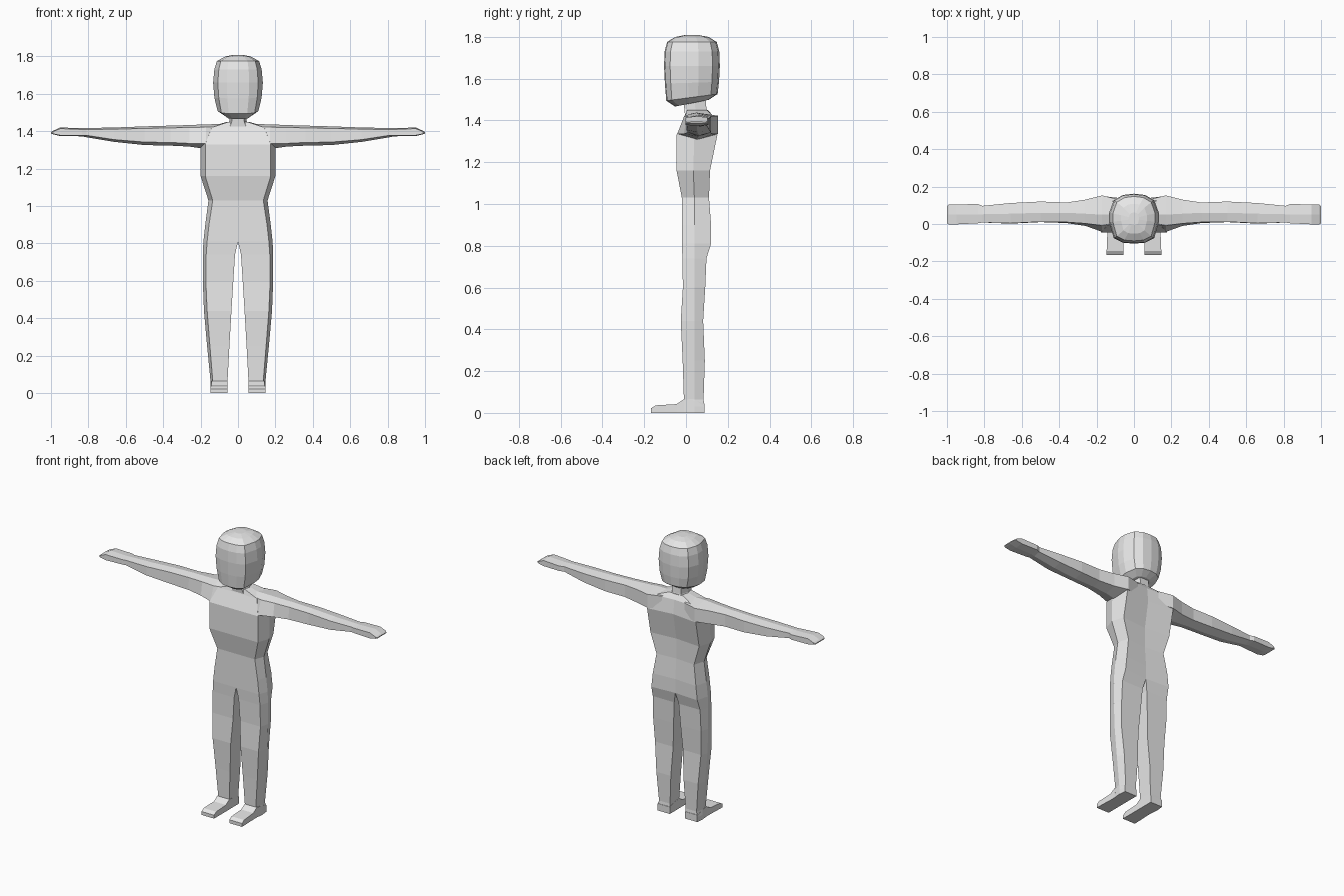
import bpy, bmesh
from mathutils import Vector

grey = bpy.data.materials.new("light grey")
grey.diffuse_color = (0.8, 0.8, 0.8, 1)


def loft(name, rings, start=True, end=True, mirror=False):
    """Skin a list of closed rings, optionally capping and mirroring in x."""
    bm = bmesh.new()
    loops = [[bm.verts.new(Vector(p)) for p in r] for r in rings]
    n = len(loops[0])
    for a, b in zip(loops, loops[1:]):
        for i in range(n):
            j = (i + 1) % n
            bm.faces.new((a[i], a[j], b[j], b[i]))
    if start:
        bm.faces.new(loops[0][::-1])
    if end:
        bm.faces.new(loops[-1])
    bmesh.ops.recalc_face_normals(bm, faces=bm.faces)
    mesh = bpy.data.meshes.new(name)
    bm.to_mesh(mesh)
    bm.free()
    mesh.materials.append(grey)
    ob = bpy.data.objects.new(name, mesh)
    bpy.context.collection.objects.link(ob)
    if mirror:
        m = ob.modifiers.new("mirror", 'MIRROR')
        m.use_mirror_merge = False
    return ob


def sym(half):
    """Complete a half outline (first and last points on x = 0)."""
    return half + [(-x, y, z) for x, y, z in half[-2:0:-1]]


# Torso: z, flat width, side width, front y, side y, back y, spine y
torso = [
    (0.81, 0.165, 0.185, -0.02, 0.04, 0.12, 0.11),
    (0.90, 0.155, 0.175, -0.02, 0.04, 0.12, 0.11),
    (1.03, 0.135, 0.158, -0.02, 0.04, 0.11, 0.10),
    (1.16, 0.175, 0.20, -0.045, 0.035, 0.115, 0.10),
    (1.33, 0.175, 0.20, -0.045, 0.04, 0.15, 0.13),
    (1.42, 0.14, 0.16, -0.005, 0.05, 0.13, 0.12),
    (1.45, 0.05, 0.06, 0.005, 0.05, 0.10, 0.105),
]
loft("torso", [sym([(0, f, z), (w, f, z), (s, m, z), (w, b, z), (0, c, z)])
               for z, w, s, f, m, b, c in torso], start=False)

# Legs: z, inner x, flat outer x, side x, front y, back y
legs = [
    (0.81, 0.0, 0.165, 0.185, -0.02, 0.12),
    (0.74, 0.016, 0.17, 0.188, -0.017, 0.098),
    (0.60, 0.025, 0.172, 0.188, -0.015, 0.092),
    (0.44, 0.035, 0.165, 0.182, -0.025, 0.082),
    (0.25, 0.046, 0.15, 0.165, -0.016, 0.09),
    (0.065, 0.056, 0.135, 0.147, -0.01, 0.084),
    (0.03, 0.056, 0.142, 0.147, -0.012, 0.088),
]
loft("legs", [[(i, f, z), (w, f, z), (s, 0.04, z), (w, b, z),
               (i, b - (0.01 if z > 0.8 else 0), z)]
              for z, i, w, s, f, b in legs], start=False, mirror=True)

# Feet: y, top z, outer x
feet = [(0.088, 0.045, 0.142), (0.04, 0.06, 0.147), (-0.01, 0.065, 0.142),
        (-0.045, 0.042, 0.142), (-0.145, 0.036, 0.146), (-0.167, 0.022, 0.146)]
loft("feet", [[(0.055, y, 0), (w, y, 0), (w, y, t), (0.055, y, t)]
              for y, t, w in feet], mirror=True)

# Arms and hands: x, front y at top and bottom, ridge y, back y,
# ridge z, upper edge z, lower edge z, underside z
arms = [
    (0.08, 0.01, 0.0, 0.05, 0.13, 1.438, 1.425, 1.34, 1.32),
    (0.17, -0.008, -0.042, 0.05, 0.153, 1.437, 1.422, 1.335, 1.305),
    (0.26, 0.003, -0.01, 0.055, 0.13, 1.433, 1.42, 1.335, 1.318),
    (0.36, 0.01, 0.005, 0.06, 0.115, 1.43, 1.418, 1.34, 1.323),
    (0.50, 0.012, 0.01, 0.06, 0.12, 1.426, 1.415, 1.342, 1.326),
    (0.66, 0.004, 0.002, 0.055, 0.112, 1.42, 1.411, 1.355, 1.343),
    (0.81, 0.008, 0.008, 0.052, 0.097, 1.417, 1.41, 1.378, 1.368),
    (0.835, 0.004, 0.004, 0.052, 0.107, 1.416, 1.41, 1.378, 1.373),
    (0.95, -0.002, -0.002, 0.052, 0.104, 1.42, 1.414, 1.378, 1.374),
    (0.99, -0.003, -0.003, 0.05, 0.104, 1.402, 1.398, 1.386, 1.384),
    (1.0, 0.004, 0.004, 0.05, 0.096, 1.394, 1.393, 1.388, 1.388),
]
loft("arms", [[(x, m, r), (x, ft, t), (x, fb, b), (x, m, u), (x, k, b), (x, k, t)]
              for x, ft, fb, m, k, r, t, b, u in arms], start=False, mirror=True)

# Neck: z, half width, front y, back y
neck = [(1.425, 0.06, -0.005, 0.11), (1.455, 0.046, -0.008, 0.098),
        (1.52, 0.046, -0.015, 0.092)]
loft("neck", [sym([(0, f, z), (w * 0.7, f, z), (w, (f + b) / 2, z),
                   (w * 0.7, b, z), (0, b, z)]) for z, w, f, b in neck])

# Head: one outline scaled per level; z, x scale, y scale, tilt
outline = [(0, -0.105), (0.06, -0.1), (0.108, -0.076), (0.133, 0.01),
           (0.133, 0.06), (0.108, 0.127), (0.06, 0.155), (0, 0.162)]
head = [(1.482, 0.5, 0.6, 0.12), (1.51, 0.82, 0.92, 0.12), (1.58, 0.95, 0.97, 0.03),
        (1.66, 1.0, 1.0, 0), (1.73, 0.95, 0.98, 0), (1.775, 0.85, 0.89, 0),
        (1.799, 0.52, 0.6, 0), (1.808, 0.2, 0.25, 0)]
loft("head", [sym([(x * sx, 0.028 + (y - 0.028) * sy, z + t * (y - 0.028))
                   for x, y in outline]) for z, sx, sy, t in head])
